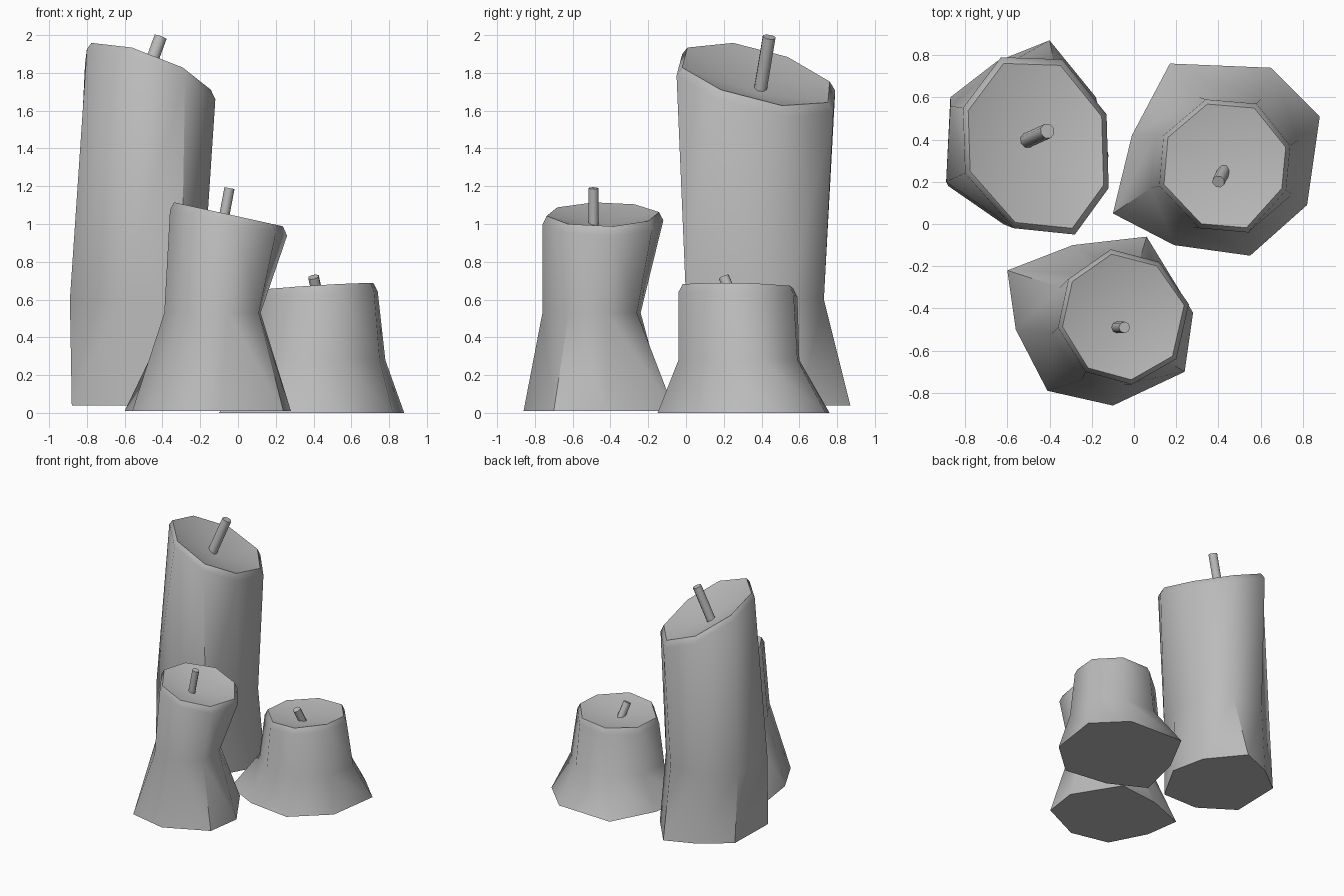
import bpy
import bmesh
from math import radians
from mathutils import Vector

SIDES = 8

cube = bpy.data.objects.get("Cube")
if cube:
    bpy.data.objects.remove(cube, do_unlink=True)


def make_material(name, rgb):
    mat = bpy.data.materials.new(name)
    mat.use_nodes = True
    mat.diffuse_color = (*rgb, 1)
    mat.node_tree.nodes["Principled BSDF"].inputs["Base Color"].default_value = (*rgb, 1)
    mat.roughness = 0.5
    return mat


GREY = make_material("plain grey", (0.5, 0.5, 0.5))


def finish(bm, name, angle):
    """Turn a bmesh into a smooth shaded object with sharp corners kept."""
    bmesh.ops.recalc_face_normals(bm, faces=bm.faces[:])
    mesh = bpy.data.meshes.new(name)
    bm.to_mesh(mesh)
    bm.free()
    mesh.materials.append(GREY)
    obj = bpy.data.objects.new(name, mesh)
    bpy.context.collection.objects.link(obj)
    bpy.ops.object.select_all(action="DESELECT")
    obj.select_set(True)
    bpy.context.view_layer.objects.active = obj
    bpy.ops.object.shade_smooth_by_angle(angle=radians(angle))
    return obj


def candle(name, base, base_z, waist, waist_z, top, plane, dip):
    """Loft base, waist and slanted top outlines, then add a soft rim and melted cap."""
    centre = sum((Vector(p) for p in top), Vector((0, 0))) / SIDES
    inner = [centre.lerp(Vector(p), 0.93) for p in top]

    def slant(p):
        return plane[0] + plane[1] * p[0] + plane[2] * p[1]

    outlines = [
        [(*p, base_z) for p in base],
        [(*p, waist_z) for p in waist],
        [(*p, slant(p) - 0.045) for p in top],
        [(*p, slant(p)) for p in inner],
    ]
    bm = bmesh.new()
    rings = [[bm.verts.new(co) for co in outline] for outline in outlines]
    for low, high in zip(rings, rings[1:]):
        for i in range(SIDES):
            j = (i + 1) % SIDES
            bm.faces.new((low[i], low[j], high[j], high[i]))
    bm.faces.new(rings[0])
    well = bm.verts.new((*centre, slant(centre) - dip))
    for i in range(SIDES):
        bm.faces.new((rings[-1][i], rings[-1][(i + 1) % SIDES], well))
    return finish(bm, name, 50)


def wick(name, start, end, radius):
    """Short leaning cylinder between two points."""
    start, end = Vector(start), Vector(end)
    axis = end - start
    bm = bmesh.new()
    bmesh.ops.create_cone(bm, cap_ends=True, segments=SIDES, radius1=radius,
                          radius2=radius, depth=axis.length)
    turn = axis.to_track_quat("Z", "Y").to_matrix()
    bmesh.ops.rotate(bm, verts=bm.verts[:], matrix=turn)
    bmesh.ops.translate(bm, verts=bm.verts[:], vec=(start + end) / 2)
    return finish(bm, name, 50)


# Tall candle at the back
candle(
    "tall_candle",
    [(-.4, .87), (-.65, .77), (-.87, .6), (-.88, .18),
     (-.61, 0), (-.3, 0), (-.12, .32), (-.18, .6)], 0.04,
    [(-.37, .73), (-.65, .73), (-.87, .56), (-.89, .2),
     (-.62, 0), (-.3, 0), (-.19, .25), (-.2, .55)], 0.6,
    [(-.34, .78), (-.63, .79), (-.81, .55), (-.8, .24),
     (-.57, -.02), (-.28, -.05), (-.12, .17), (-.13, .52)],
    (1.7, -.42, -.27), 0.1)
wick("tall_wick", (-.52, .39, 1.69), (-.41, .44, 1.99), 0.036)

# Medium candle at the front
candle(
    "medium_candle",
    [(-.6, -.22), (-.29, -.1), (.06, -.06), (.28, -.42),
     (.24, -.7), (-.1, -.86), (-.41, -.79), (-.56, -.5)], 0.01,
    [(-.35, -.3), (-.19, -.24), (0, -.26), (.12, -.42),
     (.11, -.62), (-.05, -.76), (-.25, -.74), (-.39, -.52)], 0.53,
    [(-.31, -.26), (-.11, -.12), (.12, -.18), (.26, -.38),
     (.2, -.64), (-.01, -.76), (-.23, -.7), (-.36, -.49)],
    (1.04, -.22, 0), 0.07)
wick("medium_wick", (-.085, -.49, .98), (-.045, -.49, 1.19), 0.027)

# Short candle on the side
candle(
    "short_candle",
    [(.17, .76), (.65, .74), (.88, .51), (.82, .09),
     (.55, -.15), (.19, -.1), (-.1, .05), (-.01, .42)], 0,
    [(.31, .6), (.6, .59), (.78, .4), (.75, .14),
     (.55, -.04), (.28, -.02), (.08, .17), (.1, .42)], 0.28,
    [(.34, .59), (.58, .57), (.74, .37), (.72, .16),
     (.54, -.04), (.31, -.02), (.12, .18), (.14, .42)],
    (.65, .06, -.02), 0.06)
wick("short_wick", (.43, .26, .58), (.4, .2, .72), 0.03)
